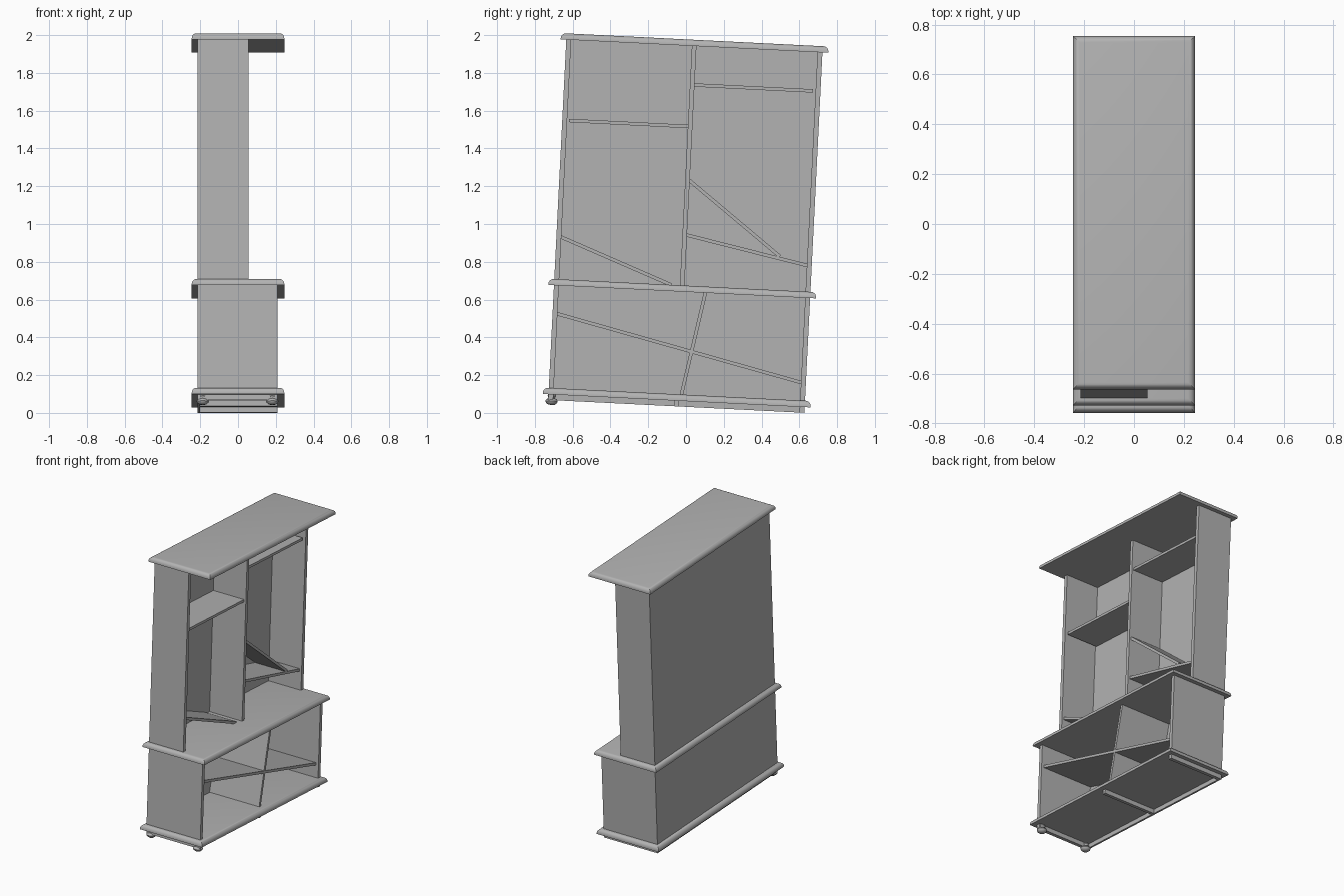
import bpy, bmesh, math
from mathutils import Matrix

cube = bpy.data.objects.get("Cube")
if cube:
    bpy.data.objects.remove(cube, do_unlink=True)

# One plain grey for the whole cabinet
grey = bpy.data.materials.new("plain_grey")
grey.use_nodes = True
color = (0.45, 0.45, 0.45, 1)
grey.diffuse_color = color
grey.node_tree.nodes["Principled BSDF"].inputs["Base Color"].default_value = color

# The whole cabinet leans about the x axis
LEAN = Matrix.Rotation(math.radians(-2.87), 4, 'X')


def finish(bm, name, smooth=False):
    bmesh.ops.recalc_face_normals(bm, faces=bm.faces)
    mesh = bpy.data.meshes.new(name)
    bm.to_mesh(mesh)
    bm.free()
    mesh.materials.append(grey)
    obj = bpy.data.objects.new(name, mesh)
    bpy.context.collection.objects.link(obj)
    obj.matrix_world = LEAN
    if smooth:
        bpy.ops.object.select_all(action='DESELECT')
        obj.select_set(True)
        bpy.context.view_layer.objects.active = obj
        bpy.ops.object.shade_smooth_by_angle(angle=math.radians(35))
    return obj


def box_mesh(x, y, z):
    bm = bmesh.new()
    bmesh.ops.create_cube(bm, size=1)
    for v in bm.verts:
        for i, (lo, hi) in enumerate((x, y, z)):
            v.co[i] = lo if v.co[i] < 0 else hi
    return bm


def panel(name, x, y, z):
    return finish(box_mesh(x, y, z), name)


def molded_board(name, z):
    """Overhanging board with a rounded upper rim."""
    bm = box_mesh((-0.245, 0.245), (-0.762, 0.657), z)
    rim = [e for e in bm.edges if all(v.co.z > z[0] + 0.01 for v in e.verts)]
    bmesh.ops.bevel(bm, geom=rim, offset=0.027, segments=5, profile=0.5,
                    affect='EDGES')
    return finish(bm, name, True)


def plank(name, x, start, end, thick=0.018):
    """Shelf spanning two (y, z) points, also used for slanted ones."""
    dy, dz = end[0] - start[0], end[1] - start[1]
    length = math.hypot(dy, dz)
    bm = box_mesh(x, (0, length), (-thick / 2, thick / 2))
    bm.transform(Matrix.Translation((0, *start))
                 @ Matrix.Rotation(math.atan2(dz, dy), 4, 'X'))
    return finish(bm, name)


BACK, INNER = -0.215, -0.202
UPPER, LOWER = 0.055, 0.21
LEFT, RIGHT, T = -0.732, 0.626, 0.026
FLOOR, BASE, MID, TOP = 0.032, (0.062, 0.096), (0.64, 0.673), (1.942, 1.975)

# Boards
molded_board("base_board", BASE)
molded_board("counter_board", MID)
molded_board("top_board", TOP)

# Back panels and end walls of each section
sections = (("skirt", FLOOR, BASE[0], LOWER),
            ("lower", BASE[1], MID[0], LOWER),
            ("upper", MID[1], TOP[0], UPPER))
for part, z0, z1, front in sections:
    panel(part + "_back", (BACK, INNER), (LEFT, RIGHT), (z0, z1))
    panel(part + "_front_wall", (INNER, front), (LEFT, LEFT + T), (z0, z1))
    panel(part + "_rear_wall", (INNER, front), (RIGHT - T, RIGHT), (z0, z1))

# Centre divider and brace under the base
panel("upper_divider", (INNER, UPPER), (-0.066, -0.042), (MID[1], TOP[0]))
panel("base_brace", (INNER, LOWER), (-0.066, -0.042), (FLOOR, BASE[0]))

# Shelves of the upper section
shallow = (INNER, 0.04)
plank("left_shelf", shallow, (-0.696, 1.515), (-0.064, 1.515))
plank("right_shelf", shallow, (-0.044, 1.736), (0.587, 1.736))
plank("left_fallen_shelf", shallow, (-0.708, 0.897), (-0.11, 0.672))
plank("right_fallen_shelf", shallow, (-0.046, 1.232), (0.455, 0.852))
plank("right_slanted_shelf", shallow, (-0.046, 0.941), (0.604, 0.811))

# Crossed shelves of the lower section
deep = (INNER, 0.19)
plank("lower_slanted_shelf", deep, (-0.708, 0.49), (0.606, 0.19))
plank("lower_crossing_shelf", deep, (0.071, 0.642), (-0.029, 0.096))

# Turned feet at the front end only
profile = ((0, 0.006), (0.018, 0.008), (0.03, 0.018), (0.033, 0.027), (0.028, 0.036),
           (0.016, 0.042), (0.02, 0.048), (0.022, 0.054), (0.018, 0.063), (0, 0.063))
for side, x in (("left", 0.182), ("right", -0.187)):
    bm = bmesh.new()
    verts = [bm.verts.new((r, 0, z)) for r, z in profile]
    edges = [bm.edges.new(pair) for pair in zip(verts, verts[1:])]
    bmesh.ops.spin(bm, geom=verts + edges, cent=(0, 0, 0), axis=(0, 0, 1),
                   angle=math.tau, steps=20)
    bmesh.ops.remove_doubles(bm, verts=bm.verts, dist=0.0005)
    bm.transform(Matrix.Translation((x, -0.714, 0)))
    finish(bm, side + "_foot", True)
